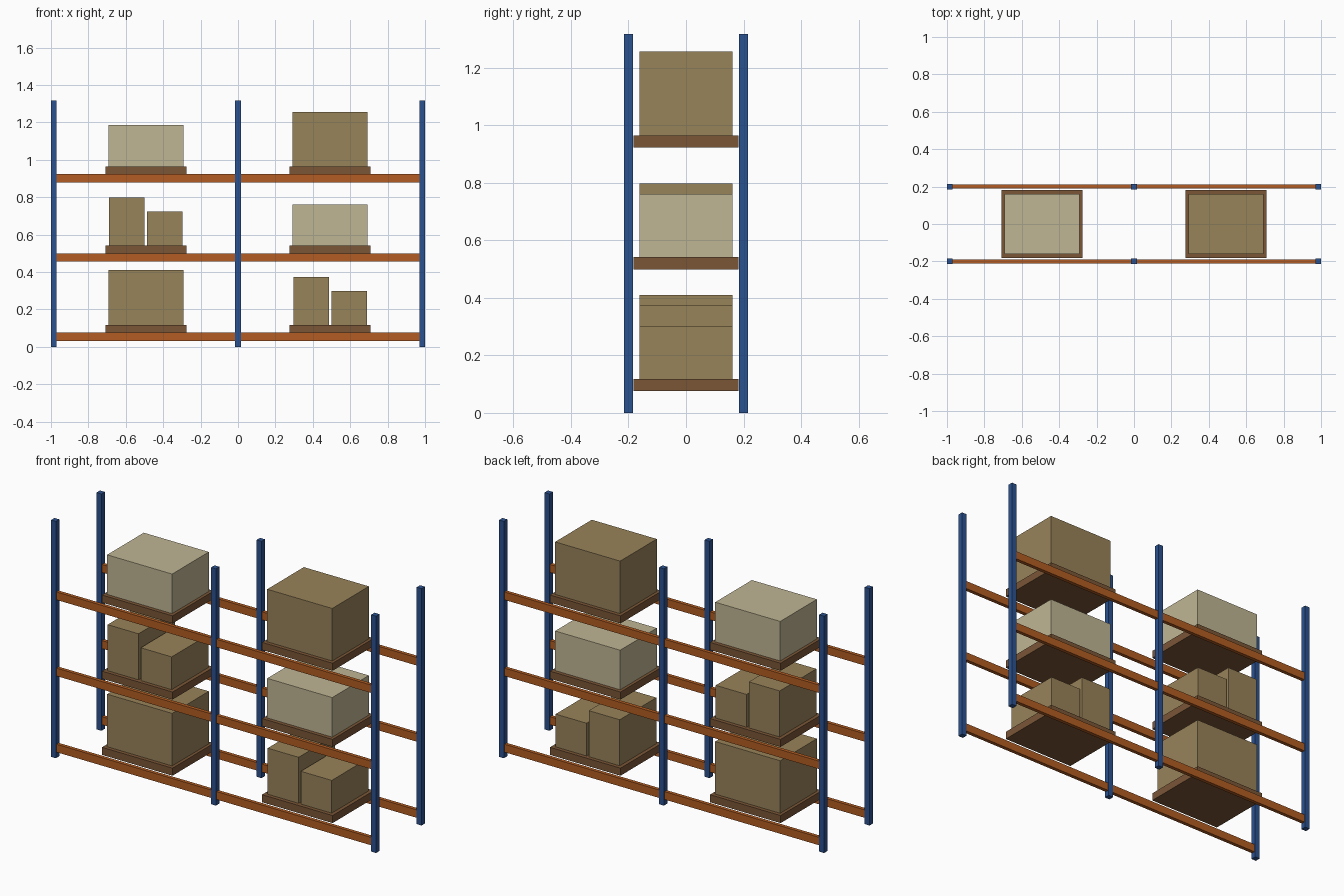
import bpy

if "Cube" in bpy.data.objects:
    bpy.data.objects.remove(bpy.data.objects["Cube"])


def srgb(r, g, b):
    def lin(c):
        c /= 255
        return c / 12.92 if c <= 0.04045 else ((c + 0.055) / 1.055) ** 2.4
    return (lin(r), lin(g), lin(b), 1.0)


def material(name, rgb):
    m = bpy.data.materials.new(name)
    m.diffuse_color = srgb(*rgb)
    m.use_nodes = True
    m.node_tree.nodes["Principled BSDF"].inputs["Base Color"].default_value = m.diffuse_color
    return m


BLUE = material("blue_steel", (43, 82, 144))
ORANGE = material("orange_steel", (178, 92, 34))
WOOD = material("pallet_wood", (122, 86, 54))
CARDBOARD = material("cardboard", (153, 131, 90))
CREAM = material("pale_carton", (192, 182, 148))


def box(name, x, y, z, sx, sy, sz, mat):
    """Box standing with its base centre at x, y, z."""
    bpy.ops.mesh.primitive_cube_add(size=1, location=(x, y, z + sz / 2))
    ob = bpy.context.object
    ob.name = name
    ob.scale = (sx, sy, sz)
    bpy.ops.object.transform_apply(location=False, rotation=False, scale=True)
    ob.data.materials.append(mat)
    return ob


POST, POST_H, POST_X, POST_Y = 0.03, 1.317, 0.985, 0.2
BAY = POST_X / 2
BEAM_H, PALLET_H = 0.044, 0.042
LEVELS = (0.076, 0.4995, 0.923)          # top of the beams

# Uprights
for y in (-POST_Y, POST_Y):
    for x in (-POST_X, 0, POST_X):
        box("upright_post", x, y, 0, POST, POST, POST_H, BLUE)

# Beams, one per bay, side and level
for z in LEVELS:
    for y in (-POST_Y, POST_Y):
        for x in (-BAY, BAY):
            box("shelf_beam", x, y, z - BEAM_H, POST_X - POST, 0.02, BEAM_H, ORANGE)


# Loads that stand on a pallet
def big_load(x, z):
    box("large_carton", x, 0, z, 0.40, 0.322, 0.292, CARDBOARD)


def pale_load(x, z):
    box("pale_carton", x, 0, z, 0.40, 0.322, 0.22, CREAM)


def pair_load(x, z):
    box("tall_carton", x - 0.102, 0, z, 0.19, 0.322, 0.256, CARDBOARD)
    box("short_carton", x + 0.102, 0, z, 0.19, 0.322, 0.182, CARDBOARD)


# Pallets with their loads, bottom level first
loads = {-BAY: (big_load, pair_load, pale_load),
         BAY: (pair_load, pale_load, big_load)}
for x, column in loads.items():
    for z, load in zip(LEVELS, column):
        box("pallet", x, 0, z, 0.434, 0.364, PALLET_H, WOOD)
        load(x, z + PALLET_H)
